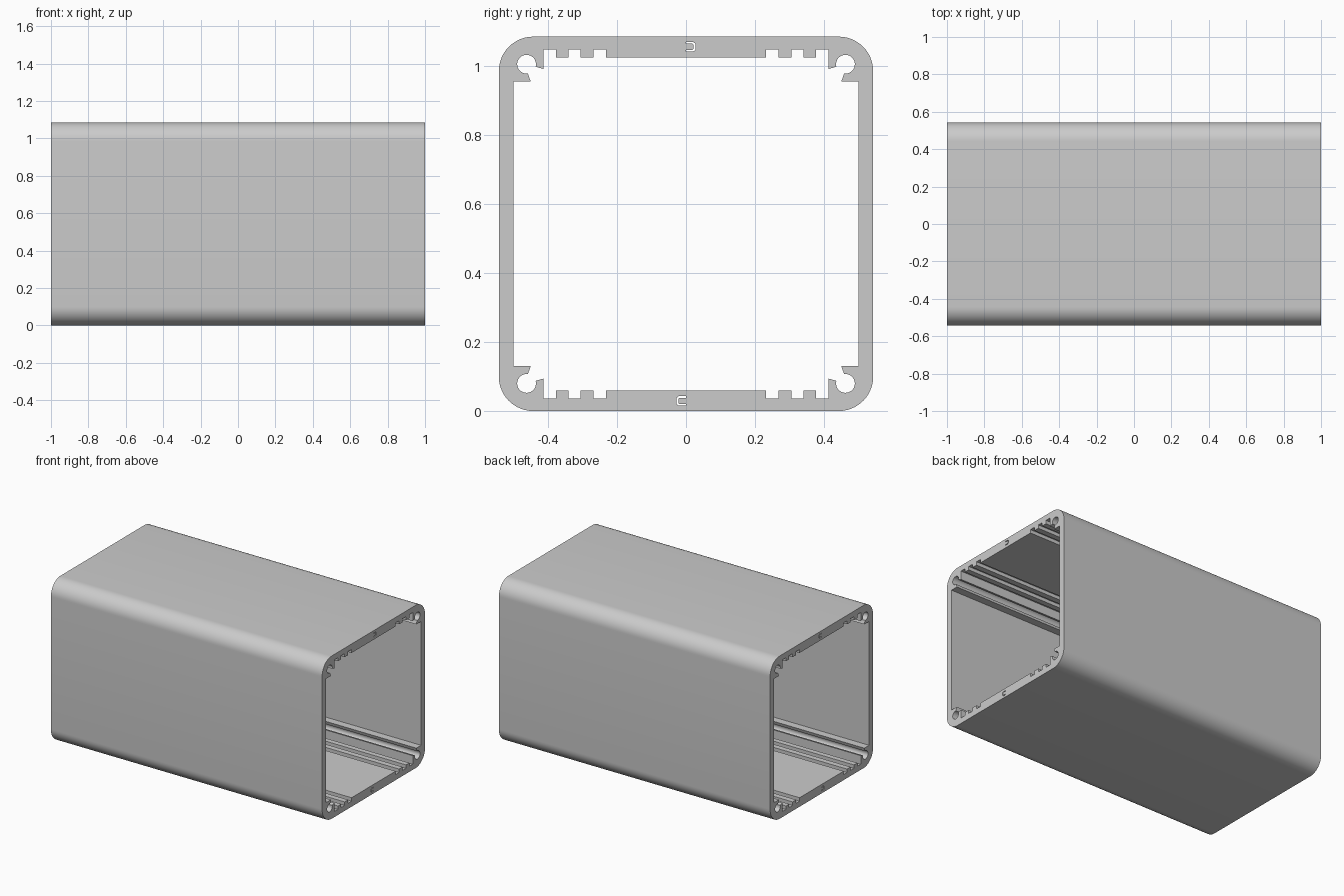
import bpy, bmesh, math
from mathutils import Vector

cube = bpy.data.objects.get("Cube")
if cube:
    bpy.data.objects.remove(cube, do_unlink=True)

LENGTH = 2.0
HALF = 0.5425          # half of the square section
WALL = 0.5             # inner face of the side walls
RIB, GROOVE = 0.06, 0.037   # rib tops and groove floors above the base
CORNER = 0.1


def arc(cy, cz, r, start, end, n):
    """Points on an arc, angles in degrees."""
    step = math.radians(end - start) / n
    a = math.radians(start)
    return [(cy + r * math.cos(a + i * step), cz + r * math.sin(a + i * step)) for i in range(n + 1)]


def four_way(quarter):
    """Mirror a lower right quarter outline into a closed loop about the centre."""
    loop = []
    for sy, sz, flip in ((1, 1, False), (1, -1, True), (-1, -1, False), (-1, 1, True)):
        part = [(sy * y, sz * (z - HALF) + HALF) for y, z in quarter]
        loop += part[::-1] if flip else part
    return loop


# Rounded outside of the section
outer = four_way(arc(HALF - CORNER, CORNER, CORNER, -90, 0, 12))

# Inside quarter: card grooves, then open screw channel, then side wall
quarter = []
level = RIB
for y in (0.232, 0.268, 0.305, 0.341, 0.376):
    other = GROOVE if level == RIB else RIB
    quarter += [(y, level), (y, other)]
    level = other
quarter += [(0.413, GROOVE), (0.413, 0.094), (0.436, 0.087)]
quarter += arc(0.462, 0.08, 0.0272, 164, 458, 28)
quarter += [(0.45, 0.13), (WALL, 0.13)]
inner = four_way(quarter)

# Narrow bent slot through the floor and roof, half-turned from one to the other
half_slot = [(0, 0.009), (0, 0.014), (0.021, 0.014), (0.027, 0.009)]
half_in = [(0.022, 0.006), (0.019, 0.009)]
slot = half_slot + [(y, -z) for y, z in half_slot[::-1]]
slot += [(y, -z) for y, z in half_in[::-1]] + half_in
slots = [[(s * y, HALF + s * (z + 0.513)) for y, z in slot] for s in (1, -1)]

# Fill the section and extrude it along the length
bm = bmesh.new()
for loop in [outer, inner] + slots:
    vs = [bm.verts.new((-LENGTH / 2, y, z)) for y, z in loop]
    for i, v in enumerate(vs):
        bm.edges.new((v, vs[i - 1]))
bmesh.ops.triangle_fill(bm, use_beauty=True, edges=bm.edges[:], normal=Vector((1, 0, 0)))
grown = bmesh.ops.extrude_face_region(bm, geom=bm.faces[:], use_keep_orig=True)
bmesh.ops.translate(bm, vec=(LENGTH, 0, 0),
                    verts=[g for g in grown["geom"] if isinstance(g, bmesh.types.BMVert)])
bmesh.ops.recalc_face_normals(bm, faces=bm.faces[:])

mesh = bpy.data.meshes.new("enclosure_body")
bm.to_mesh(mesh)
bm.free()

# Plain grey metal
grey = bpy.data.materials.new("grey_metal")
grey.use_nodes = True
colour = (0.6, 0.6, 0.6, 1)
grey.diffuse_color = colour
grey.node_tree.nodes["Principled BSDF"].inputs["Base Color"].default_value = colour
mesh.materials.append(grey)

body = bpy.data.objects.new("enclosure_body", mesh)
bpy.context.collection.objects.link(body)
bpy.ops.object.select_all(action="DESELECT")
body.select_set(True)
bpy.context.view_layer.objects.active = body
bpy.ops.object.shade_smooth_by_angle(angle=math.radians(30))
